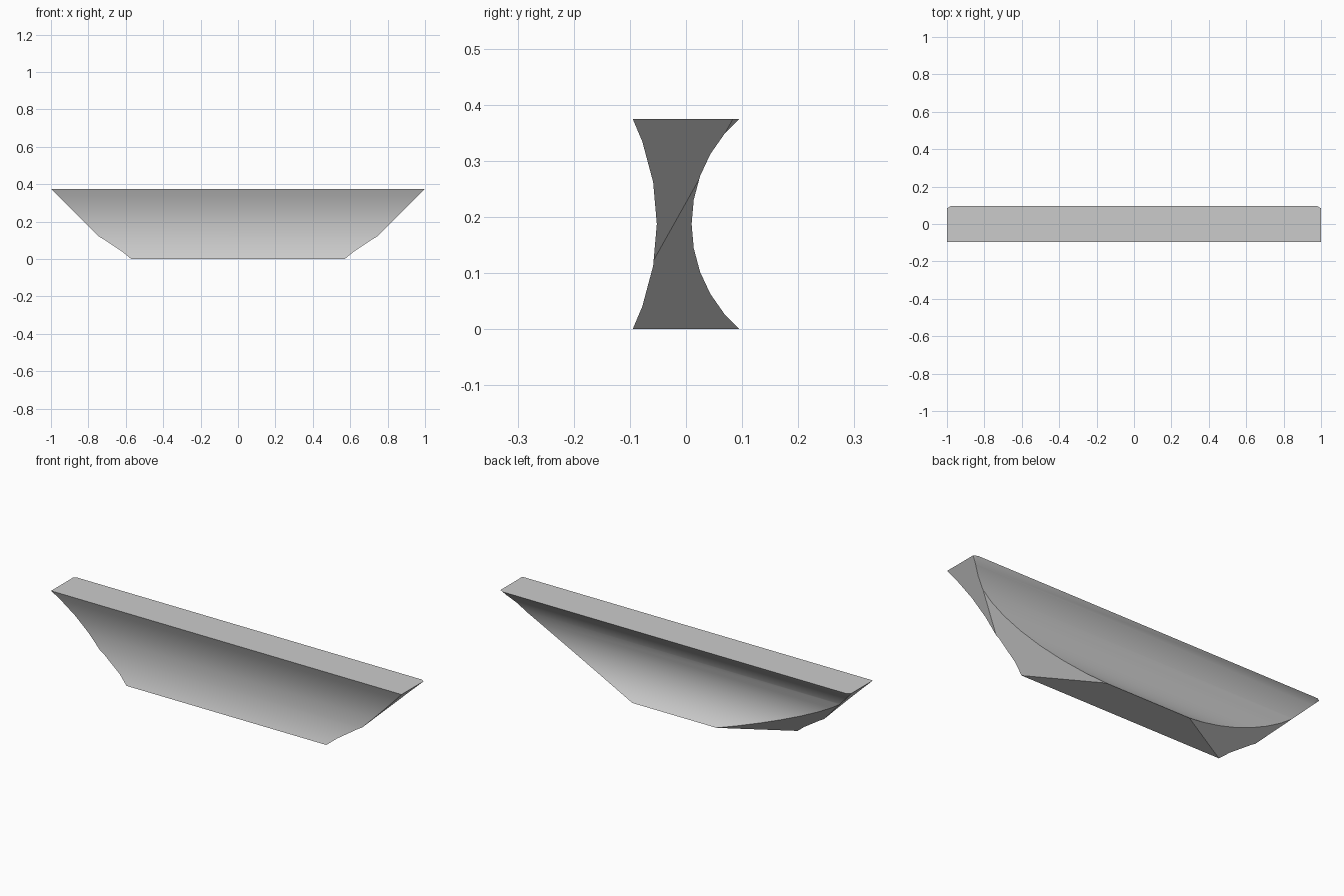
import bpy, bmesh
from math import sin, cos, radians, sqrt

cube = bpy.data.objects.get("Cube")
if cube:
    bpy.data.objects.remove(cube, do_unlink=True)

HEIGHT, HALF_DEPTH = 0.375, 0.095
MID = HEIGHT / 2

grey = bpy.data.materials.new("light grey")
grey.use_nodes = True
grey.diffuse_color = (0.6, 0.6, 0.6, 1)
grey.node_tree.nodes["Principled BSDF"].inputs["Base Color"].default_value = (0.6, 0.6, 0.6, 1)


def hollow(side, waist, steps):
    """Concave arc from bottom to top: 10 degree facets, ending on the square corners."""
    sag = HALF_DEPTH - waist
    radius = (MID ** 2 + sag ** 2) / (2 * sag)
    arc = [(side * (waist + radius * (1 - cos(radians(10 * i)))),
            MID + radius * sin(radians(10 * i))) for i in range(-steps, steps + 1)]
    return [(side * HALF_DEPTH, 0)] + arc + [(side * HALF_DEPTH, HEIGHT)]


# Cross-section: shallow hollow at the front, deep hollow at the back
profile = hollow(-1, 0.052, 2) + hollow(1, 0.01, 4)[::-1]

# Long moulding bar extruded along x
bm = bmesh.new()
face = bm.faces.new([bm.verts.new((-1.2, y, z)) for y, z in profile])
ext = bmesh.ops.extrude_face_region(bm, geom=[face], use_keep_orig=True)
bmesh.ops.translate(bm, vec=(2.4, 0, 0),
                    verts=[v for v in ext["geom"] if isinstance(v, bmesh.types.BMVert)])


def cut_end(side, a, b, c):
    """Trim an end to the plane x = a + b*y + c*z and cap it."""
    res = bmesh.ops.bisect_plane(
        bm, geom=bm.verts[:] + bm.edges[:] + bm.faces[:], dist=1e-6,
        plane_co=(side * a, 0, 0), plane_no=(side, -b, -c), clear_outer=True)
    edges = [e for e in res["geom_cut"] if isinstance(e, bmesh.types.BMEdge)]
    bmesh.ops.holes_fill(bm, edges=edges, sides=0)


# Mitred ends, each with an oblique lower cut
for side in (-1, 1):
    cut_end(side, 0.625, 0, 1)
    cut_end(side, 0.405, -1.737, 1.975)

bmesh.ops.recalc_face_normals(bm, faces=bm.faces)
mesh = bpy.data.meshes.new("moulding_bar")
bm.to_mesh(mesh)
bm.free()
mesh.materials.append(grey)
bar = bpy.data.objects.new("moulding_bar", mesh)
bpy.context.collection.objects.link(bar)

# Smooth hollows, sharp corners
bpy.ops.object.select_all(action="DESELECT")
bar.select_set(True)
bpy.context.view_layer.objects.active = bar
bpy.ops.object.shade_smooth_by_angle(angle=radians(25))
